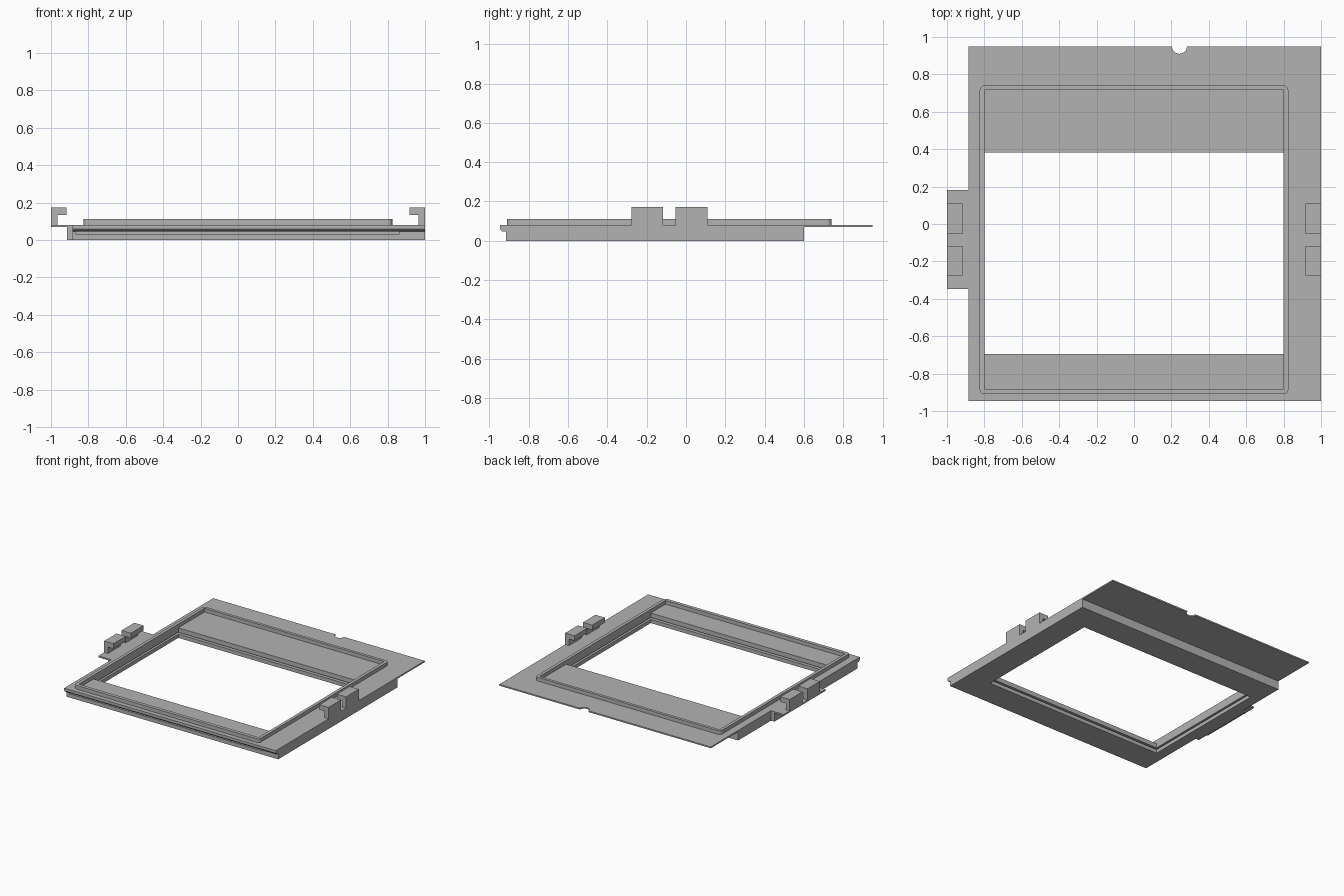
import bpy
import bmesh
import math

cube = bpy.data.objects.get("Cube")
if cube:
    bpy.data.objects.remove(cube, do_unlink=True)

grey = bpy.data.materials.new("mid grey")
grey.use_nodes = True
grey.diffuse_color = (0.45, 0.45, 0.45, 1)
grey.node_tree.nodes["Principled BSDF"].inputs["Base Color"].default_value = (0.45, 0.45, 0.45, 1)


def prism(name, points, place, offset):
    """Extrude a closed 2D outline; place maps its points into space."""
    bm = bmesh.new()
    face = bm.faces.new([bm.verts.new(place(a, b)) for a, b in points])
    made = bmesh.ops.extrude_face_region(bm, geom=[face])["geom"]
    verts = [v for v in made if isinstance(v, bmesh.types.BMVert)]
    bmesh.ops.translate(bm, verts=verts, vec=offset)
    bmesh.ops.recalc_face_normals(bm, faces=bm.faces)
    mesh = bpy.data.meshes.new(name)
    bm.to_mesh(mesh)
    bm.free()
    mesh.materials.append(grey)
    obj = bpy.data.objects.new(name, mesh)
    bpy.context.collection.objects.link(obj)
    return obj


def box(name, x0, x1, y0, y1, z0, z1):
    outline = [(x0, y0), (x1, y0), (x1, y1), (x0, y1)]
    return prism(name, outline, lambda x, y: (x, y, z0), (0, 0, z1 - z0))


def arc(cx, cy, radius, start, end, steps):
    angles = [math.radians(start + (end - start) * i / steps) for i in range(steps + 1)]
    return [(cx + radius * math.cos(a), cy + radius * math.sin(a)) for a in angles]


def cut(target, cutter):
    cutter.hide_render = True
    mod = target.modifiers.new("cut", "BOOLEAN")
    mod.operation = "DIFFERENCE"
    mod.solver = "EXACT"
    mod.object = cutter
    bpy.context.view_layer.objects.active = target
    bpy.ops.object.modifier_apply(modifier=mod.name)
    bpy.data.objects.remove(cutter, do_unlink=True)


# Frame: side profile with front lip and thin rear flange, run across the width
profile = [(-0.916, 0), (0.6, 0), (0.6, 0.07), (0.948, 0.07), (0.948, 0.081),
           (-0.947, 0.081), (-0.947, 0.06), (-0.935, 0.048), (-0.916, 0.046)]
frame = prism("frame", profile, lambda y, z: (-0.885, y, z), (1.885, 0, 0))

# Window, sheet slot open at the front, and finger notch in the rear edge
cut(frame, box("window_cutter", -0.8, 0.8, -0.695, 0.383, -0.1, 0.2))
cut(frame, box("slot_cutter", -0.865, 0.86, -0.93, 0.45, 0.03, 0.045))
cut(frame, prism("notch_cutter", arc(0.243, 0.95, 0.04, 0, 345, 23),
                 lambda x, y: (x, y, 0), (0, 0, 0.2)))

# Raised rim with rounded outer corners
outline = []
for cx, cy, start in ((0.8, 0.715, 0), (-0.8, 0.715, 90), (-0.8, -0.885, 180), (0.8, -0.885, 270)):
    outline += arc(cx, cy, 0.025, start, start + 90, 6)
rim = prism("raised_rim", outline, lambda x, y: (x, y, 0.081), (0, 0, 0.03))
cut(rim, box("rim_cutter", -0.8, 0.8, -0.882, 0.717, 0, 0.2))

# Side tab and the rib beneath it
box("side_tab", -1, -0.885, -0.348, 0.183, 0.069, 0.081)
box("side_tab_rib", -0.915, -0.885, -0.348, 0.183, 0, 0.069)

# Hooked clips, two on each side
hook = [(1, 0.081), (1, 0.173), (0.917, 0.173), (0.917, 0.133), (0.966, 0.133), (0.966, 0.081)]
for side, label in ((1, "left"), (-1, "right")):
    for y0, y1, end in ((-0.276, -0.118, "front"), (-0.053, 0.109, "rear")):
        prism(f"{label}_{end}_clip", hook,
              lambda x, z: (side * x, y0, z), (0, y1 - y0, 0))
